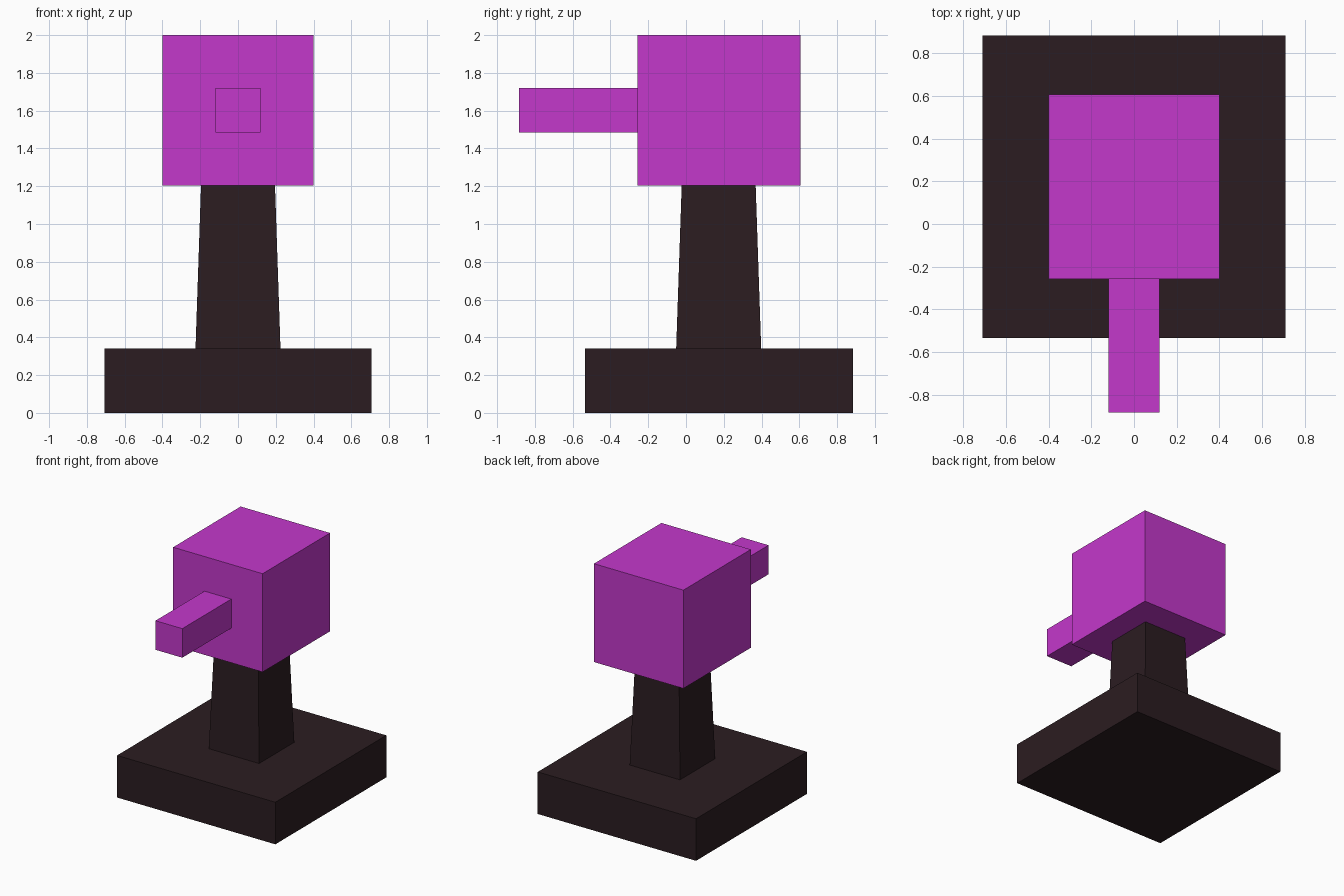
import bpy
import bmesh

if "Cube" in bpy.data.objects:
    bpy.data.objects.remove(bpy.data.objects["Cube"])


def material(name, rgb):
    m = bpy.data.materials.new(name)
    m.diffuse_color = (*rgb, 1)
    m.use_nodes = True
    m.node_tree.nodes["Principled BSDF"].inputs["Base Color"].default_value = m.diffuse_color
    return m


def block(name, lo, hi, mat, top_scale=1.0):
    """Box between two corners; top_scale tapers the upper face."""
    bm = bmesh.new()
    bmesh.ops.create_cube(bm, size=1)
    for v in bm.verts:
        s = top_scale if v.co.z > 0 else 1.0
        v.co.x *= (hi[0] - lo[0]) * s
        v.co.y *= (hi[1] - lo[1]) * s
        v.co.z *= hi[2] - lo[2]
    mesh = bpy.data.meshes.new(name)
    bm.to_mesh(mesh)
    bm.free()
    mesh.materials.append(mat)
    ob = bpy.data.objects.new(name, mesh)
    ob.location = [(a + b) / 2 for a, b in zip(lo, hi)]
    bpy.context.collection.objects.link(ob)
    return ob


dark = material("dark", (0.024, 0.012, 0.015))
magenta = material("magenta", (0.55, 0.04, 0.60))

# Square foot and tapered post
block("base", (-0.708, -0.534, 0), (0.708, 0.883, 0.34), dark)
block("post", (-0.225, -0.052, 0.34), (0.225, 0.398, 1.205), dark, 0.87)

# Head with forward-pointing arm
block("head", (-0.4, -0.257, 1.205), (0.4, 0.605, 2.0), magenta)
block("front_arm", (-0.12, -0.883, 1.485), (0.12, -0.257, 1.72), magenta)
